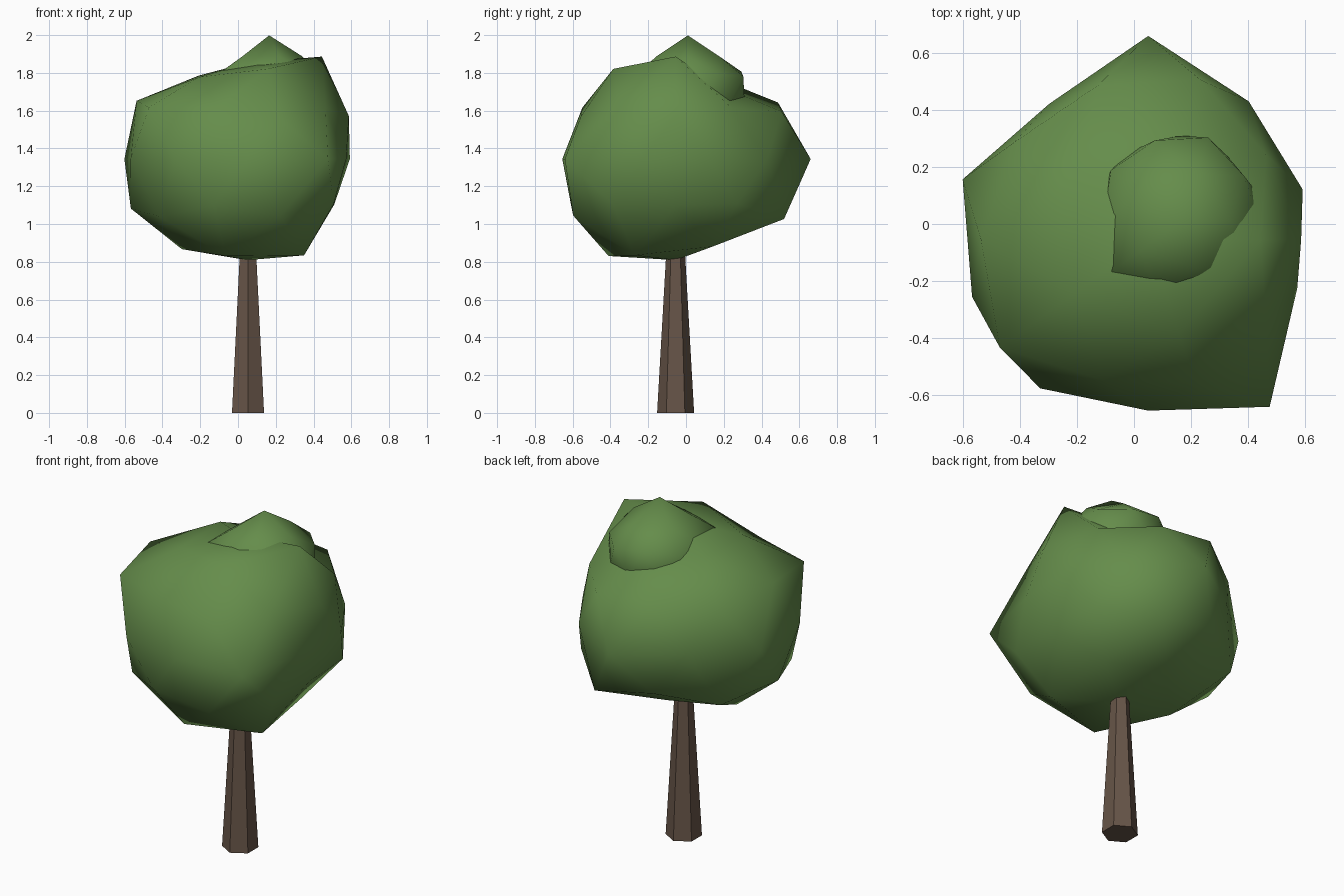
import bpy
import math

cube = bpy.data.objects.get("Cube")
if cube:
    bpy.data.objects.remove(cube, do_unlink=True)


def make_material(name, colour):
    mat = bpy.data.materials.new(name)
    mat.use_nodes = True
    mat.diffuse_color = (*colour, 1)
    bsdf = next(n for n in mat.node_tree.nodes if n.type == "BSDF_PRINCIPLED")
    bsdf.inputs["Base Color"].default_value = (*colour, 1)
    bsdf.inputs["Roughness"].default_value = 0.9
    return mat


def leaf_ball(name, centre, rings, mat, squash=0.85):
    """Lumpy icosphere: one radius per vertex, ring by ring from the top."""
    bpy.ops.mesh.primitive_ico_sphere_add(subdivisions=2, radius=1, location=centre)
    obj = bpy.context.object
    obj.name = name

    def ring_order(vert):
        x, y, z = vert.co
        return -round(z, 2), round(math.degrees(math.atan2(y, x))) % 360

    radii = [r for ring in rings for r in ring]
    for vert, r in zip(sorted(obj.data.vertices, key=ring_order), radii):
        vert.co *= r
        vert.co.z *= squash
    bpy.ops.object.shade_smooth()
    obj.data.materials.append(mat)
    return obj


leaf = make_material("leaf_green", (0.13, 0.265, 0.07))
bark = make_material("bark_brown", (0.135, 0.09, 0.064))

# Trunk: tapered six-sided post, its top hidden in the leaves
height = 1.0
bpy.ops.mesh.primitive_cone_add(vertices=6, radius1=0.098, radius2=0.041, depth=height,
                                location=(0.053, -0.055, height / 2))
trunk = bpy.context.object
trunk.name = "trunk"
trunk.data.materials.append(bark)

# Main crown
leaf_ball("crown", (0.05, -0.055, 1.344), [
    [0.60],
    [0.75, 0.52, 0.61, 0.60, 0.66],
    [0.60, 0.67, 0.69, 0.61, 0.60],
    [0.60, 0.66, 0.65, 0.72, 0.59],
    [0.57, 0.60, 0.715, 0.59, 0.685, 0.65, 0.645, 0.60, 0.725, 0.55],
    [0.62, 0.65, 0.69, 0.65, 0.63],
    [0.54, 0.71, 0.70, 0.68, 0.67],
    [0.64, 0.57, 0.66, 0.71, 0.705],
    [0.63],
], leaf)

# Small tuft sitting on the crown
leaf_ball("top_tuft", (0.165, 0.01, 1.65), [
    [0.41],
    [0.33] * 5,
    [0.32, 0.35, 0.32, 0.33, 0.32],
    [0.31, 0.345, 0.34, 0.375, 0.30],
    [0.29, 0.28, 0.30, 0.30, 0.29] + [0.30] * 5,
    [0.29] * 5,
    [0.29] * 5,
    [0.29] * 5,
    [0.29],
], leaf)
